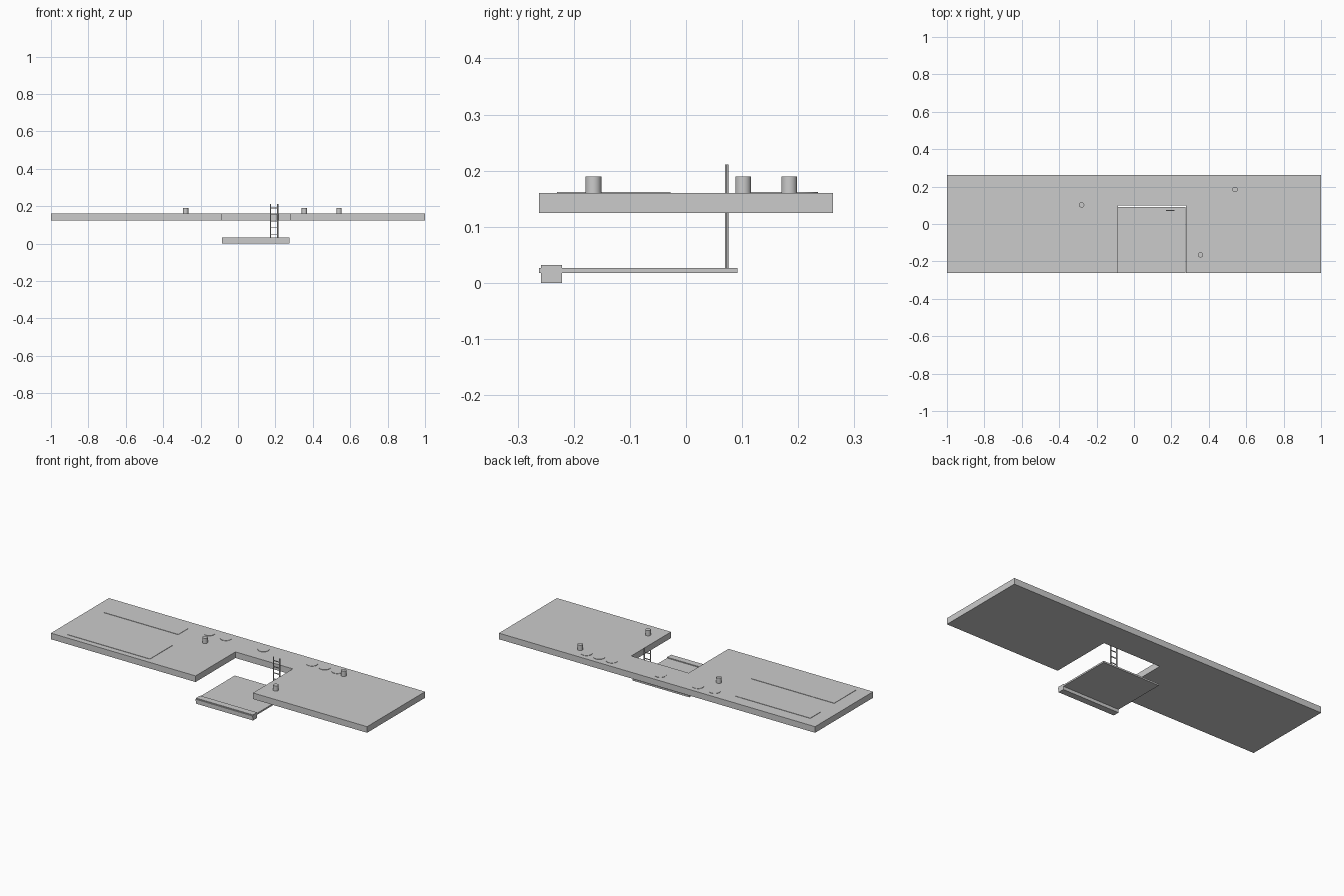
import bpy
import bmesh

if "Cube" in bpy.data.objects:
    bpy.data.objects.remove(bpy.data.objects["Cube"], do_unlink=True)

# Single plain grey
grey = bpy.data.materials.new("plain_grey")
grey.use_nodes = True
colour = (0.6, 0.6, 0.6, 1)
grey.diffuse_color = colour
grey.node_tree.nodes["Principled BSDF"].inputs["Base Color"].default_value = colour

DECK_BASE, DECK_TOP = 0.125, 0.16
HALF_Y = 0.262
NOTCH_LEFT, NOTCH_RIGHT, NOTCH_BACK = -0.085, 0.278, 0.098


def prism(name, outline, z0, z1):
    """Extrude a flat outline from z0 up to z1."""
    bm = bmesh.new()
    face = bm.faces.new([bm.verts.new((x, y, z0)) for x, y in outline])
    top = bmesh.ops.extrude_face_region(bm, geom=[face])["geom"]
    verts = [v for v in top if isinstance(v, bmesh.types.BMVert)]
    bmesh.ops.translate(bm, verts=verts, vec=(0, 0, z1 - z0))
    bmesh.ops.recalc_face_normals(bm, faces=bm.faces)
    mesh = bpy.data.meshes.new(name)
    bm.to_mesh(mesh)
    bm.free()
    mesh.materials.append(grey)
    obj = bpy.data.objects.new(name, mesh)
    bpy.context.collection.objects.link(obj)
    return obj


def box(name, x0, x1, y0, y1, z0, z1):
    return prism(name, [(x0, y0), (x1, y0), (x1, y1), (x0, y1)], z0, z1)


def cylinder(name, x, y, z0, z1, radius, sides=32):
    bpy.ops.mesh.primitive_cylinder_add(
        vertices=sides, radius=radius, depth=z1 - z0, location=(x, y, (z0 + z1) / 2))
    obj = bpy.context.object
    obj.name = name
    obj.data.materials.append(grey)
    bpy.ops.object.shade_smooth_by_angle()
    return obj


# Upper deck with a notch open to the front
prism("upper_deck", [
    (-1, -HALF_Y), (NOTCH_LEFT, -HALF_Y), (NOTCH_LEFT, NOTCH_BACK),
    (NOTCH_RIGHT, NOTCH_BACK), (NOTCH_RIGHT, -HALF_Y), (1, -HALF_Y),
    (1, HALF_Y), (-1, HALF_Y)], DECK_BASE, DECK_TOP)

# Lower platform and its front beam
box("lower_platform", NOTCH_LEFT, 0.275, -HALF_Y, 0.092, 0.018, 0.027)
box("front_beam", NOTCH_LEFT, 0.275, -0.258, -0.221, 0, 0.032)

# Ladder rising from the platform past the deck
RAIL_X, LADDER_Y = (0.174, 0.213), 0.0726
for side, x in zip(("right", "left"), RAIL_X):
    cylinder("ladder_rail_" + side, x, LADDER_Y, 0.027, 0.211, 0.0032, 12)
for i in range(5):
    z = 0.05 + i * 0.035
    box("ladder_rung", *RAIL_X, LADDER_Y - 0.002, LADDER_Y + 0.002, z - 0.002, z + 0.002)

# Bollards on the deck
for x, y in ((-0.28, 0.102), (0.355, -0.165), (0.54, 0.184)):
    cylinder("bollard", x, y, DECK_TOP, 0.19, 0.0142)

# Thin mats and round pads lying on the deck
PAD_TOP = DECK_TOP + 0.002
box("back_mat", -0.922, -0.448, 0.1, 0.194, DECK_TOP, PAD_TOP)
box("front_mat", -0.918, -0.396, -0.23, -0.028, DECK_TOP, PAD_TOP)
for x in (-0.325, -0.22, 0.018, 0.325, 0.405, 0.485):
    cylinder("round_pad", x, 0.205, DECK_TOP, PAD_TOP, 0.03)
